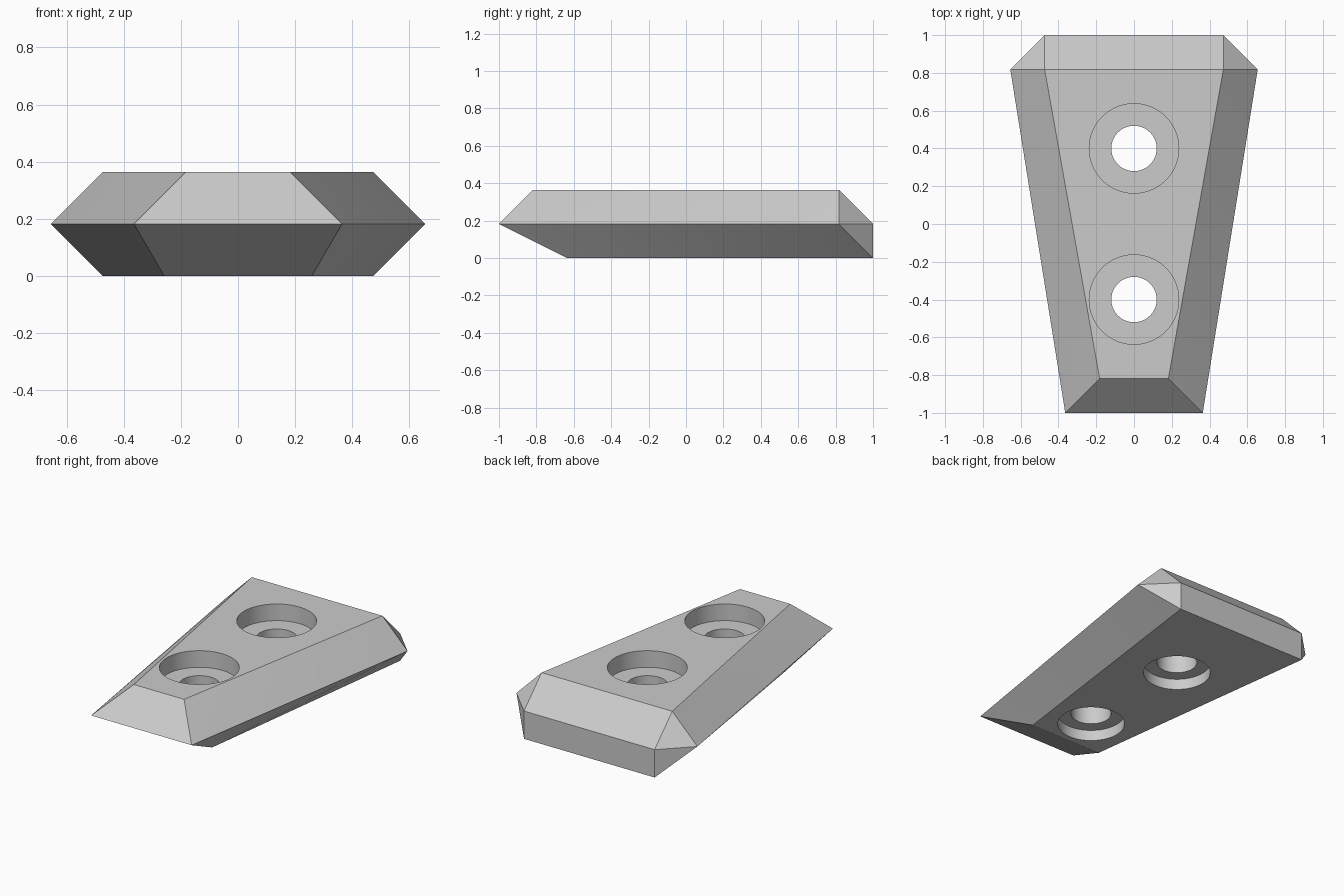
import bpy, bmesh, math
from mathutils import Matrix, Vector

cube = bpy.data.objects.get("Cube")
if cube:
    bpy.data.objects.remove(cube, do_unlink=True)

grey = bpy.data.materials.new("plain grey")
grey.use_nodes = True
colour = (0.6, 0.6, 0.6, 1)
grey.diffuse_color = colour
grey.node_tree.nodes["Principled BSDF"].inputs["Base Color"].default_value = colour


def add_object(name, bm):
    bmesh.ops.recalc_face_normals(bm, faces=bm.faces)
    mesh = bpy.data.meshes.new(name)
    bm.to_mesh(mesh)
    bm.free()
    mesh.materials.append(grey)
    obj = bpy.data.objects.new(name, mesh)
    bpy.context.collection.objects.link(obj)
    return obj


# Tapered block with bevelled rims: half of its corners, mirrored across x
TOP, MID = 0.364, 0.182
corners = [
    (0.473, 0.818, TOP), (0.182, -0.818, TOP),
    (0.655, 0.818, MID), (0.473, 1, MID), (0.364, -1, MID),
    (0.473, 1, 0), (0.258, -0.636, 0),
]
bm = bmesh.new()
for x, y, z in corners:
    for side in (-1, 1):
        bm.verts.new((side * x, y, z))
bmesh.ops.convex_hull(bm, input=bm.verts)
bmesh.ops.dissolve_limit(bm, angle_limit=0.01, verts=bm.verts, edges=bm.edges)
block = add_object("tapered_block", bm)

# Stepped bolt holes: wide recess above, narrow bore, shallow recess below
profile = [(0, -0.1), (0.2, -0.1), (0.2, 0.07), (0.12, 0.07),
           (0.12, 0.255), (0.237, 0.255), (0.237, 0.5), (0, 0.5)]
for label, y in (("front", -0.4), ("back", 0.4)):
    bm = bmesh.new()
    verts = [bm.verts.new((r, 0, z)) for r, z in profile]
    edges = [bm.edges.new(pair) for pair in zip(verts, verts[1:])]
    bmesh.ops.spin(bm, geom=verts + edges, cent=(0, 0, 0), axis=(0, 0, 1),
                   angle=math.tau, steps=64)
    bmesh.ops.remove_doubles(bm, verts=bm.verts, dist=0.0001)
    bmesh.ops.transform(bm, matrix=Matrix.Translation(Vector((0, y, 0))), verts=bm.verts)
    cutter = add_object(label + "_hole_cutter", bm)
    cutter.hide_render = True
    cutter.hide_viewport = True
    cut = block.modifiers.new(label + " hole", "BOOLEAN")
    cut.object = cutter
    cut.operation = "DIFFERENCE"
    cut.solver = "EXACT"

# Bake the holes, then round the bore shading while keeping edges sharp
baked = bpy.data.meshes.new_from_object(block.evaluated_get(bpy.context.evaluated_depsgraph_get()))
block.modifiers.clear()
block.data = baked
for obj in list(bpy.data.objects):
    if obj.name.endswith("_hole_cutter"):
        bpy.data.objects.remove(obj, do_unlink=True)
bpy.ops.object.select_all(action="DESELECT")
block.select_set(True)
bpy.context.view_layer.objects.active = block
bpy.ops.object.shade_smooth_by_angle(angle=math.radians(20))
